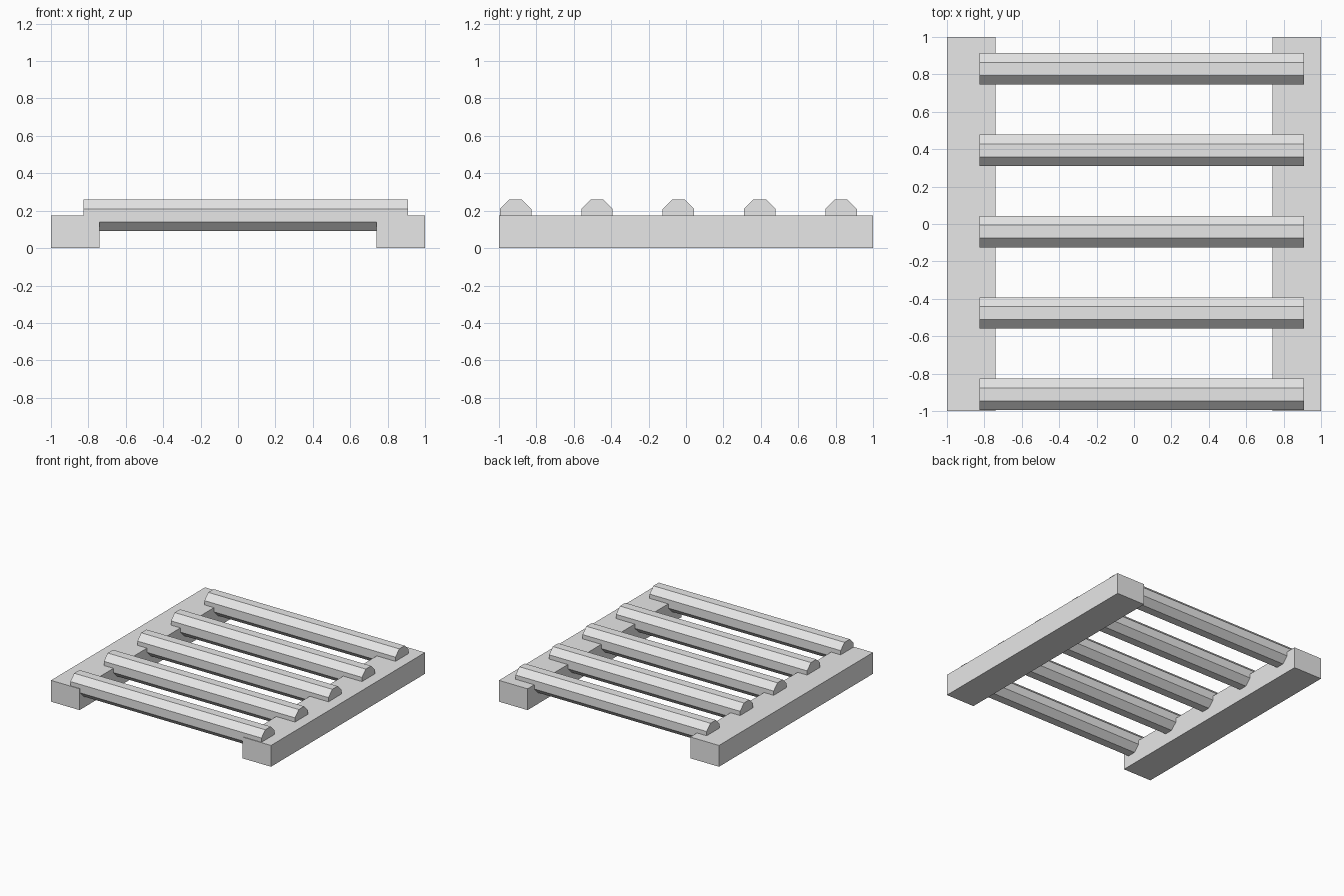
import bpy
import bmesh
from math import pi, cos
from mathutils import Matrix, Vector

cube = bpy.data.objects.get("Cube")
if cube:
    bpy.data.objects.remove(cube, do_unlink=True)

grey = bpy.data.materials.new("light_grey")
grey.use_nodes = True
grey.diffuse_color = (0.8, 0.8, 0.8, 1)
grey.node_tree.nodes["Principled BSDF"].inputs["Base Color"].default_value = grey.diffuse_color


def add_part(name, bm, location):
    mesh = bpy.data.meshes.new(name)
    bm.to_mesh(mesh)
    bm.free()
    mesh.materials.append(grey)
    part = bpy.data.objects.new(name, mesh)
    part.location = location
    bpy.context.collection.objects.link(part)


# Two square-edged side rails
RAIL_WIDTH, RAIL_HEIGHT = 0.26, 0.175
for name, side in (("left_rail", 1), ("right_rail", -1)):
    bm = bmesh.new()
    bmesh.ops.create_cube(bm, size=1)
    bmesh.ops.scale(bm, vec=Vector((RAIL_WIDTH, 2, RAIL_HEIGHT)), verts=bm.verts)
    add_part(name, bm, (side * (1 - RAIL_WIDTH / 2), 0, RAIL_HEIGHT / 2))

# Five octagonal rungs, half sunk into the rails
BAR_START, BAR_END, APOTHEM = -0.827, 0.91, 0.084
radius = APOTHEM / cos(pi / 8)
lay_flat = Matrix.Rotation(pi / 2, 4, "Y") @ Matrix.Rotation(pi / 8, 4, "Z")
for i in range(5):
    bm = bmesh.new()
    bmesh.ops.create_cone(bm, cap_ends=True, segments=8, radius1=radius,
                          radius2=radius, depth=BAR_END - BAR_START, matrix=lay_flat)
    add_part(f"rung_{i + 1}", bm,
             ((BAR_START + BAR_END) / 2, -0.911 + i * 0.435, RAIL_HEIGHT))
